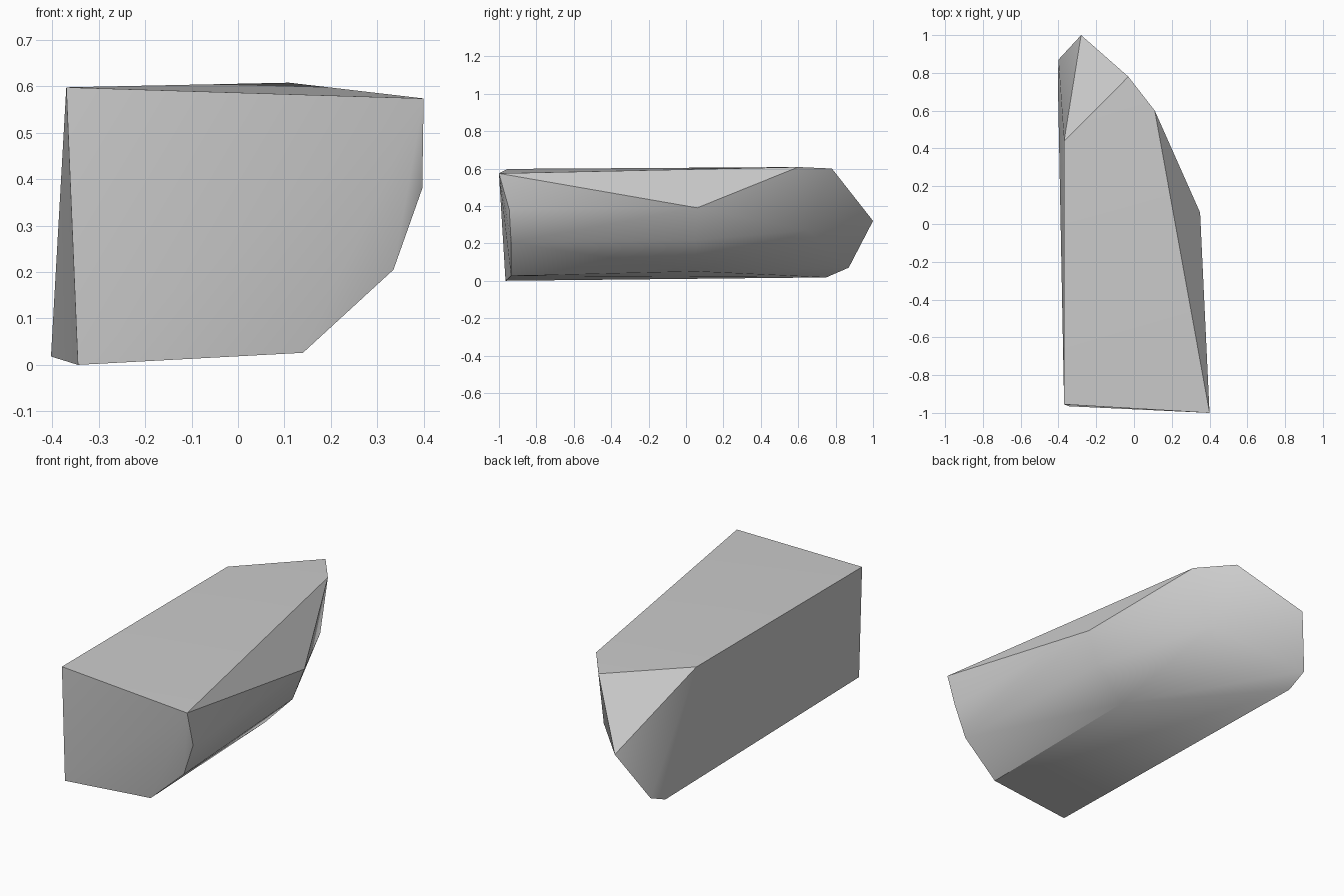
import bpy
import bmesh
import math

cube = bpy.data.objects.get("Cube")
if cube:
    bpy.data.objects.remove(cube, do_unlink=True)

# Corner rings of the chipped block
front_end = [(-.37, -.955, .598), (.40, -1, .574), (.397, -.945, .38),
             (.335, -.935, .205), (.14, -.935, .026), (-.345, -.965, 0)]
side_ridge = [(.35, .06, .39), (.287, .05, .217), (.125, .05, .05)]
top_back = [(.11, .60, .608), (-.03, .78, .60), (-.37, .44, .598)]
nose = [(.03, .65, .27), (-.28, 1, .32), (-.40, .87, .07), (-.403, .75, .018)]

# Stone material
stone = bpy.data.materials.new("grey stone")
stone.use_nodes = True
grey = (.6, .6, .6, 1)
stone.diffuse_color = grey
stone.node_tree.nodes["Principled BSDF"].inputs["Base Color"].default_value = grey

# Faceted block wrapped around its corners
bm = bmesh.new()
for corner in front_end + side_ridge + top_back + nose:
    bm.verts.new(corner)
bmesh.ops.convex_hull(bm, input=bm.verts)
bmesh.ops.recalc_face_normals(bm, faces=bm.faces)
mesh = bpy.data.meshes.new("stone_block")
bm.to_mesh(mesh)
bm.free()
mesh.materials.append(stone)

block = bpy.data.objects.new("stone_block", mesh)
bpy.context.collection.objects.link(block)
bpy.ops.object.select_all(action="DESELECT")
block.select_set(True)
bpy.context.view_layer.objects.active = block
bpy.ops.object.shade_smooth_by_angle(angle=math.radians(32))
